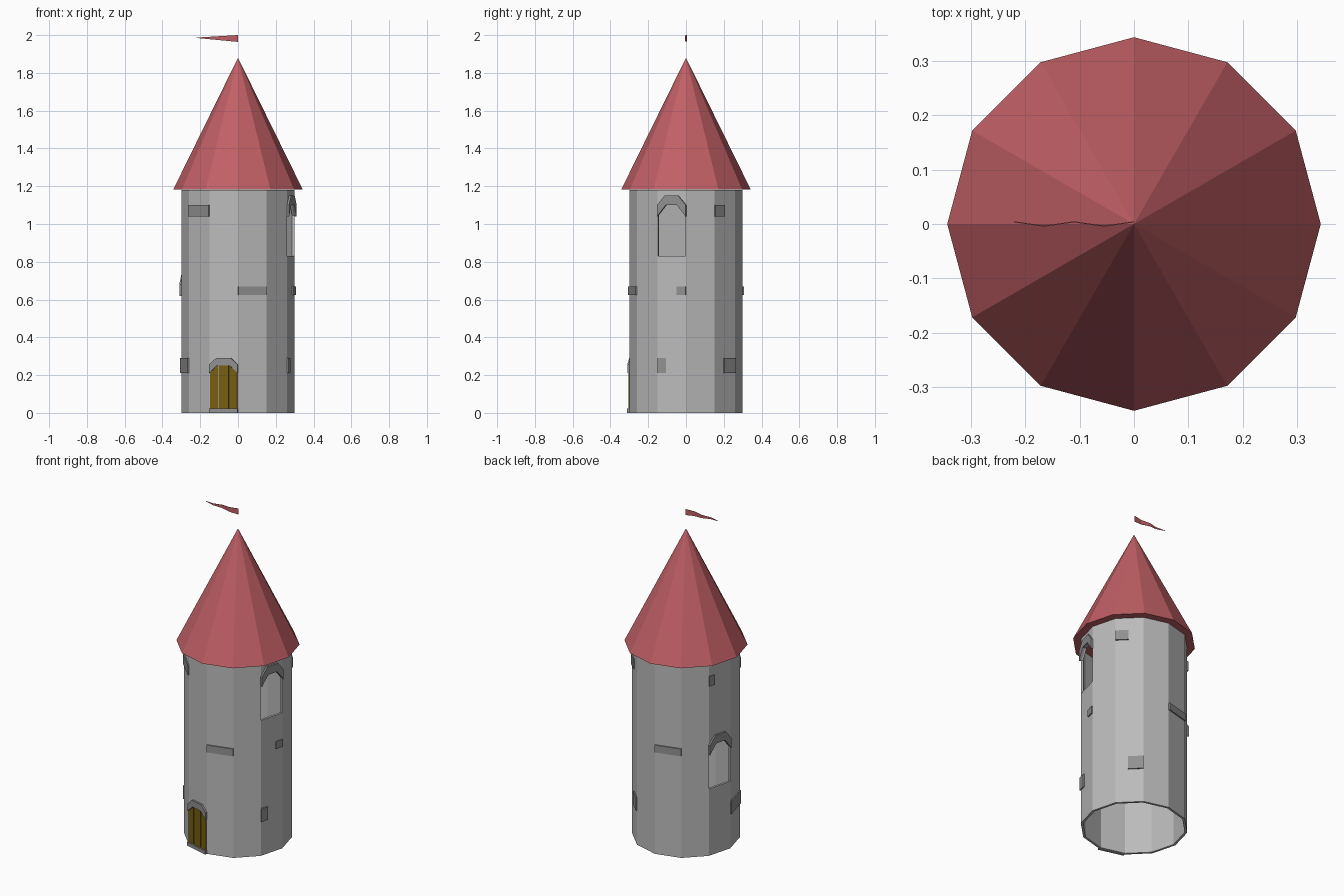
import bpy, bmesh, math
from mathutils import Vector

if "Cube" in bpy.data.objects:
    bpy.data.objects.remove(bpy.data.objects["Cube"], do_unlink=True)

SIDES, RADIUS, INNER, EAVES = 12, 0.3, 0.286, 1.18


def material(name, rgb):
    m = bpy.data.materials.new(name)
    m.use_nodes = True
    m.diffuse_color = (*rgb, 1)
    m.node_tree.nodes["Principled BSDF"].inputs["Base Color"].default_value = (*rgb, 1)
    return m


WALL = material("light stone", (0.5, 0.5, 0.5))
TRIM = material("dark stone", (0.28, 0.28, 0.28))
ROOF = material("red roof", (0.53, 0.115, 0.13))
WOOD = material("brown wood", (0.18, 0.11, 0.006))


def make(name, bm, mat):
    bmesh.ops.recalc_face_normals(bm, faces=bm.faces)
    mesh = bpy.data.meshes.new(name)
    bm.to_mesh(mesh)
    bm.free()
    mesh.materials.append(mat)
    obj = bpy.data.objects.new(name, mesh)
    bpy.context.collection.objects.link(obj)
    return obj


def corner(angle, r, z):
    a = math.radians(angle)
    return Vector((r * math.cos(a), r * math.sin(a), z))


def add_prism(bm, start, outline, low, high):
    """Extrude a (u, z) outline lying on the wall side that begins at angle start."""
    p, q = corner(start, RADIUS, 0), corner(start + 30, RADIUS, 0)
    out = corner(start + 15, 1, 0)
    rings = [[bm.verts.new(p.lerp(q, u) + out * d + Vector((0, 0, z)))
              for u, z in outline] for d in (low, high)]
    bm.faces.new(rings[0])
    bm.faces.new(rings[1])
    n = len(outline)
    for i in range(n):
        j = (i + 1) % n
        bm.faces.new((rings[0][i], rings[0][j], rings[1][j], rings[1][i]))


def box(u0, u1, z0, z1):
    return [(u0, z0), (u1, z0), (u1, z1), (u0, z1)]


def arch_trim(name, start, spring, outer, inner):
    """Five stones around an arch, with inner and outer outlines matched in pairs."""
    bm = bmesh.new()
    for i in range(len(outer) - 1):
        stone = [outer[i], outer[i + 1], inner[i + 1], inner[i]]
        add_prism(bm, start, [(u, spring + z) for u, z in stone], -0.004, 0.011)
    make(name, bm, TRIM)


# Hollow tower wall
bm = bmesh.new()
rings = [[bm.verts.new(corner(30 * i, r, z)) for i in range(SIDES)]
         for r, z in ((RADIUS, 0), (RADIUS, EAVES), (INNER, EAVES), (INNER, 0))]
for k in range(4):
    a, b = rings[k], rings[(k + 1) % 4]
    for i in range(SIDES):
        j = (i + 1) % SIDES
        bm.faces.new((a[i], a[j], b[j], b[i]))
tower = make("tower_wall", bm, WALL)

# Arched windows cut through the wall, each with a stone arch
OUTER = [(-0.01, 0), (-0.01, 0.06), (0.26, 0.11), (0.74, 0.11), (1.01, 0.06), (1.01, 0)]
INSIDE = [(0.02, 0), (0.02, 0.005), (0.3, 0.06), (0.7, 0.06), (0.98, 0.005), (0.98, 0)]
for name, start, spring in (("upper_window", -30, 1.04), ("lower_window", 150, 0.62)):
    hole = [(0.015, -0.21), (0.015, 0.005)] + INSIDE[2:4] + [(0.985, 0.005), (0.985, -0.21)]
    bm = bmesh.new()
    add_prism(bm, start, [(u, spring + z) for u, z in hole], -0.03, 0.03)
    cutter = make(name + "_cutter", bm, WALL)
    cutter.hide_render = True
    mod = tower.modifiers.new(name, 'BOOLEAN')
    mod.operation, mod.solver, mod.object = 'DIFFERENCE', 'EXACT', cutter
    bpy.context.view_layer.objects.active = tower
    bpy.ops.object.modifier_apply(modifier=name)
    bpy.data.objects.remove(cutter, do_unlink=True)
    arch_trim(name + "_arch", start, spring, OUTER, INSIDE)

# Door planks, arch and threshold
DOOR = -120
DOOR_OUT = [(0, 0), (0, 0.045), (0.24, 0.08), (0.76, 0.08), (1, 0.045), (1, 0)]
DOOR_IN = [(0.02, 0), (0.02, 0.005), (0.27, 0.04), (0.73, 0.04), (0.98, 0.005), (0.98, 0)]
arch_trim("door_arch", DOOR, 0.21, DOOR_OUT, DOOR_IN)
bm = bmesh.new()
for left, right, zl, zr in ((0.02, 0.3, 0.215, 0.25), (0.32, 0.68, 0.25, 0.25),
                            (0.7, 0.98, 0.25, 0.215)):
    add_prism(bm, DOOR, [(left, 0.015), (right, 0.015), (right, zr), (left, zl)], -0.002, 0.006)
make("door_planks", bm, WOOD)
bm = bmesh.new()
add_prism(bm, DOOR, box(0, 1, 0, 0.022), -0.004, 0.014)
make("door_threshold", bm, TRIM)

# Raised bricks: side angle, span along the side, bottom and top
BRICKS = [(-150, 0, 1, 1.04, 1.1), (-90, 0, 1, 0.625, 0.67), (90, 0, 1, 0.625, 0.67),
          (180, 0, 1, 0.21, 0.29), (30, 0, 0.47, 1.04, 1.1), (30, 0.45, 1, 0.21, 0.29),
          (-30, 0, 0.3, 0.21, 0.29), (-30, 0.68, 1, 0.625, 0.67), (150, 0, 0.25, 1.04, 1.1)]
bm = bmesh.new()
for start, u0, u1, z0, z1 in BRICKS:
    add_prism(bm, start, box(u0, u1, z0, z1), -0.004, 0.007)
make("raised_bricks", bm, TRIM)

# Conical roof with a closed underside
bm = bmesh.new()
tip = bm.verts.new((0, 0, 1.88))
rim = [bm.verts.new(corner(30 * i, 0.343, EAVES + 0.002)) for i in range(SIDES)]
bm.faces.new(rim)
for i in range(SIDES):
    bm.faces.new((rim[i], rim[(i + 1) % SIDES], tip))
make("roof", bm, ROOF)

# Rippled pennant tapering to a point
bm = bmesh.new()
length, steps = 0.22, 8
columns = []
for i in range(steps + 1):
    t = i / steps
    y = 0.004 * math.cos(t * math.tau * 2)
    top, low = 2.0 - 0.013 * t, 1.964 + 0.021 * t
    columns.append([bm.verts.new((-length * t, y + d, z))
                    for z in (top, low) for d in (-0.001, 0.001)])
for a, b in zip(columns, columns[1:]):
    for m, n in ((0, 1), (1, 3), (3, 2), (2, 0)):
        bm.faces.new((a[m], a[n], b[n], b[m]))
for c in (columns[0], columns[-1]):
    bm.faces.new((c[0], c[1], c[3], c[2]))
make("pennant", bm, ROOF)
